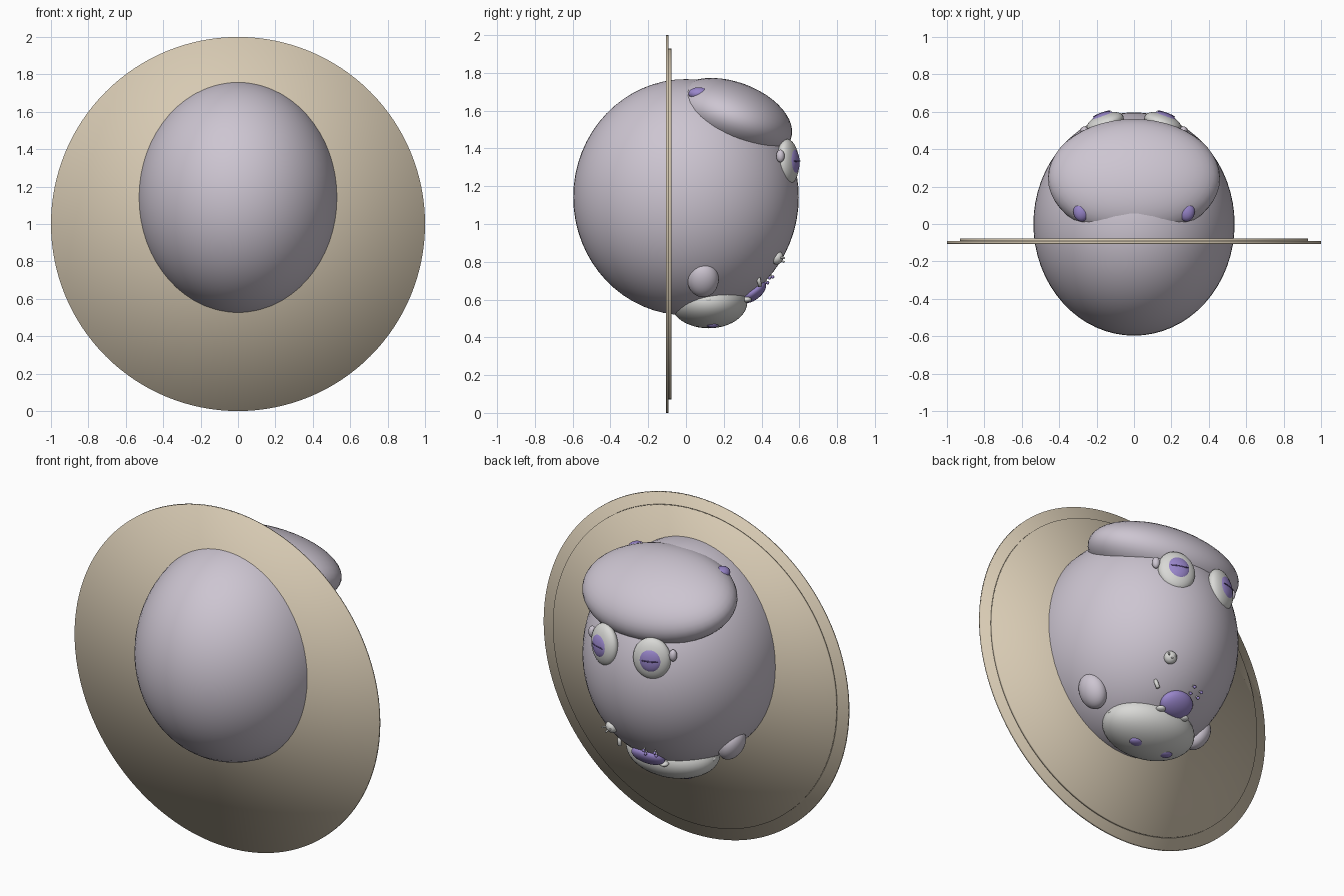
import bpy, bmesh, math
from mathutils import Vector, Matrix

if "Cube" in bpy.data.objects:
    bpy.data.objects.remove(bpy.data.objects["Cube"])


def material(name, r, g, b):
    m = bpy.data.materials.new(name)
    m.diffuse_color = (r, g, b, 1)
    m.use_nodes = True
    m.node_tree.nodes["Principled BSDF"].inputs["Base Color"].default_value = m.diffuse_color
    return m


LILAC = material("pale lilac", 0.61, 0.56, 0.64)
TAN = material("tan", 0.68, 0.59, 0.45)
PURPLE = material("purple", 0.32, 0.24, 0.60)
DARK = material("dark purple", 0.12, 0.08, 0.25)
WHITE = material("off white", 0.69, 0.69, 0.67)


def finish(name, bm, mat, matrix):
    bm.transform(matrix)
    for f in bm.faces:
        f.smooth = True
    me = bpy.data.meshes.new(name)
    bm.to_mesh(me)
    bm.free()
    me.materials.append(mat)
    ob = bpy.data.objects.new(name, me)
    bpy.context.collection.objects.link(ob)
    return ob


def facing(direction):
    """Turn local Z to a direction, keeping local Y upright."""
    return Vector(direction).to_track_quat('Z', 'Y').to_matrix().to_4x4()


def ball(name, loc, radii, mat, rot=Matrix(), seg=32):
    bm = bmesh.new()
    bmesh.ops.create_uvsphere(bm, u_segments=seg, v_segments=seg // 2, radius=1)
    return finish(name, bm, mat, Matrix.Translation(loc) @ rot @ Matrix.Diagonal((*radii, 1)))


def rod(name, a, b, radius, mat, seg=12):
    a, b = Vector(a), Vector(b)
    bm = bmesh.new()
    bmesh.ops.create_cone(bm, cap_ends=True, cap_tris=True, segments=seg,
                          radius1=radius, radius2=radius, depth=(b - a).length)
    return finish(name, bm, mat, Matrix.Translation((a + b) / 2) @ facing(b - a))


CENTER = Vector((0, 0, 1.142))
RADII = Vector((0.538, 0.597, 0.625))


def on_body(x, z):
    """Point and outward normal on the rear half of the body."""
    k = 1 - (x / RADII.x) ** 2 - ((z - CENTER.z) / RADII.z) ** 2
    p = Vector((x, RADII.y * math.sqrt(k), z))
    n = Vector([(p[i] - CENTER[i]) / RADII[i] ** 2 for i in range(3)]).normalized()
    return p, n


# Large thin disc with a smaller backing plate
rod("disc", (0, -0.106, 1), (0, -0.092, 1), 1.0, TAN, 128)
rod("disc_backing", (0, -0.092, 1), (0, -0.078, 1), 0.93, TAN, 128)

# Egg body, overhanging brow and chin
ball("body", CENTER, RADII, LILAC, seg=64)
ball("brow", (0, 0.245, 1.562), (0.46, 0.33, 0.19), LILAC,
     Matrix.Rotation(math.radians(-20), 4, 'X'), 48)
ball("chin", (0, 0.12, 0.588), (0.275, 0.205, 0.14), WHITE, seg=48)

for s, side in ((1, "right"), (-1, "left")):
    # Eye: white lens, iris, narrow pupil and outer knob
    out = Vector((s * 0.36, 1, 0.06)).normalized()
    turn = facing(out)
    eye = Vector((s * 0.155, 0.54, 1.33))
    ball(side + "_eye", eye, (0.105, 0.12, 0.05), WHITE, turn)
    ball(side + "_iris", eye + out * 0.028, (0.066, 0.072, 0.029), PURPLE, turn)
    ball(side + "_pupil", eye + out * 0.052, (0.05, 0.005, 0.007), DARK, turn, 16)
    ball(side + "_eye_knob", (s * 0.265, 0.5, 1.36), (0.022, 0.022, 0.034), LILAC, seg=16)
    # Small horn and cheek pod
    ball(side + "_horn", (s * 0.28, 0.068, 1.69), (0.045, 0.055, 0.034), PURPLE, seg=24)
    ball(side + "_cheek", (s * 0.365, 0.09, 0.707), (0.065, 0.083, 0.1), LILAC,
         Matrix.Rotation(s * math.radians(25), 4, 'Y'))
    # Chin spot and row of teeth
    ball(side + "_chin_spot", (s * 0.1, 0.14, 0.47), (0.042, 0.035, 0.02), PURPLE, seg=24)
    for i, (x, y) in enumerate(((0.25, 0.12), (0.18, 0.235), (0.08, 0.32))):
        ball(f"{side}_tooth_{i + 1}", (s * x, y, 0.6), (0.027, 0.027, 0.015), WHITE, seg=16)

# Nose lens lying on the body
p, n = on_body(0, 0.64)
ball("nose", p, (0.1, 0.08, 0.042), PURPLE, facing(n))

# Wart with short bristles
p, n = on_body(0.15, 0.82)
ball("wart", p, (0.036, 0.036, 0.03), WHITE, facing(n), 20)
for i in range(3):
    offset = Vector((0.015 * (i - 1), 0, 0.012 * (1 - i % 2)))
    rod(f"wart_bristle_{i + 1}", p + n * 0.02 + offset, p + n * 0.045 + offset * 1.8, 0.005, WHITE, 8)

# Slim peg beside the nose
p, n = on_body(0.16, 0.7)
rod("peg", p + Vector((0, 0.01, -0.03)), p + Vector((0.01, -0.008, 0.03)) + n * 0.008, 0.011, WHITE)

# Tiny stalks with purple tips
for i, (x, z) in enumerate(((-0.035, 0.70), (-0.04, 0.73), (-0.095, 0.70), (-0.1, 0.725))):
    p, n = on_body(x, z)
    rod(f"stalk_{i + 1}", p - n * 0.01, p + n * 0.014, 0.005, WHITE, 8)
    ball(f"stalk_tip_{i + 1}", p + n * 0.016, (0.009, 0.009, 0.009), PURPLE, seg=12)
